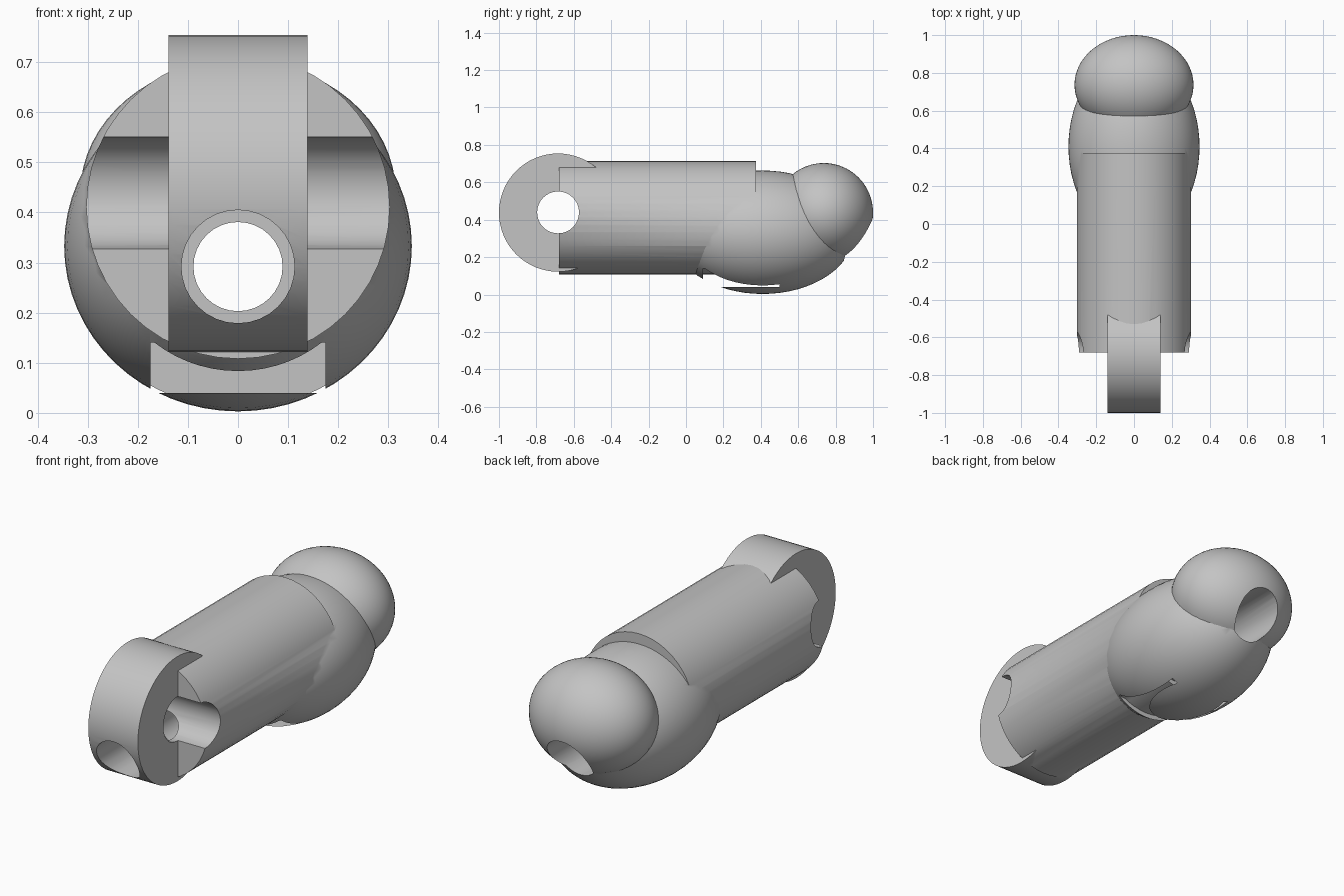
import bpy
import math

cube = bpy.data.objects.get("Cube")
if cube:
    bpy.data.objects.remove(cube, do_unlink=True)

grey = bpy.data.materials.new("plain_grey")
grey.use_nodes = True
grey.diffuse_color = (0.55, 0.55, 0.55, 1)
grey.node_tree.nodes["Principled BSDF"].inputs["Base Color"].default_value = (0.55, 0.55, 0.55, 1)


def finish(name):
    ob = bpy.context.object
    ob.name = name
    bpy.ops.object.transform_apply(location=False, rotation=True, scale=True)
    ob.data.materials.append(grey)
    return ob


def rod(name, axis, radius, start, end, across, z, sides=32):
    """Cylinder along x or y, between start and end."""
    mid = (start + end) / 2
    loc = (mid, across, z) if axis == "x" else (across, mid, z)
    rot = (0, math.pi / 2, 0) if axis == "x" else (math.pi / 2, 0, 0)
    bpy.ops.mesh.primitive_cylinder_add(vertices=sides, radius=radius, depth=end - start,
                                        location=loc, rotation=rot)
    return finish(name)


def ellipsoid(name, loc, radii):
    """Poles lie on the y axis."""
    rx, ry, rz = radii
    bpy.ops.mesh.primitive_uv_sphere_add(segments=64, ring_count=32, radius=1, location=loc,
                                         rotation=(math.pi / 2, 0, 0))
    ob = finish(name)
    ob.scale = (rx, ry, rz)
    bpy.ops.object.transform_apply(location=False, rotation=False, scale=True)
    return ob


def combine(target, tool, operation):
    """Apply a boolean and drop the tool."""
    tool.hide_render = True
    mod = target.modifiers.new(operation.title(), "BOOLEAN")
    mod.operation = operation
    mod.solver = "EXACT"
    mod.object = tool
    bpy.context.view_layer.objects.active = target
    bpy.ops.object.modifier_apply(modifier=mod.name)
    bpy.data.objects.remove(tool, do_unlink=True)


# Bulging belly with a loop slot cut into its underside
belly = ellipsoid("belly", (0, 0.41, 0.333), (0.347, 0.49, 0.33))
bpy.ops.mesh.primitive_cube_add(size=1, location=(0, 0.295, 0.09))
bpy.context.object.scale = (0.35, 0.41, 0.10)
combine(belly, finish("slot_cutter"), "DIFFERENCE")

# Main shaft, rounded head and hinge lug joined into one solid
body = rod("hinged_body", "y", 0.303, -0.68, 0.375, 0, 0.411, 48)
combine(body, belly, "UNION")
combine(body, ellipsoid("head", (0, 0.737, 0.438), (0.315, 0.263, 0.265)), "UNION")
combine(body, rod("hinge_lug", "x", 0.316, -0.139, 0.139, -0.684, 0.438, 64), "UNION")

# Hinge pin hole, and the long bore with wider ends
combine(body, rod("pin_hole_cutter", "x", 0.112, -0.6, 0.6, -0.684, 0.439), "DIFFERENCE")
combine(body, rod("bore_cutter", "y", 0.089, -1.3, 1.3, 0, 0.292), "DIFFERENCE")
for start, end in ((-1.3, -0.5), (0.6, 1.3)):
    combine(body, rod("wide_bore_cutter", "y", 0.113, start, end, 0, 0.292), "DIFFERENCE")

bpy.ops.object.select_all(action="DESELECT")
body.select_set(True)
bpy.context.view_layer.objects.active = body
bpy.ops.object.shade_smooth_by_angle(angle=math.radians(30))
